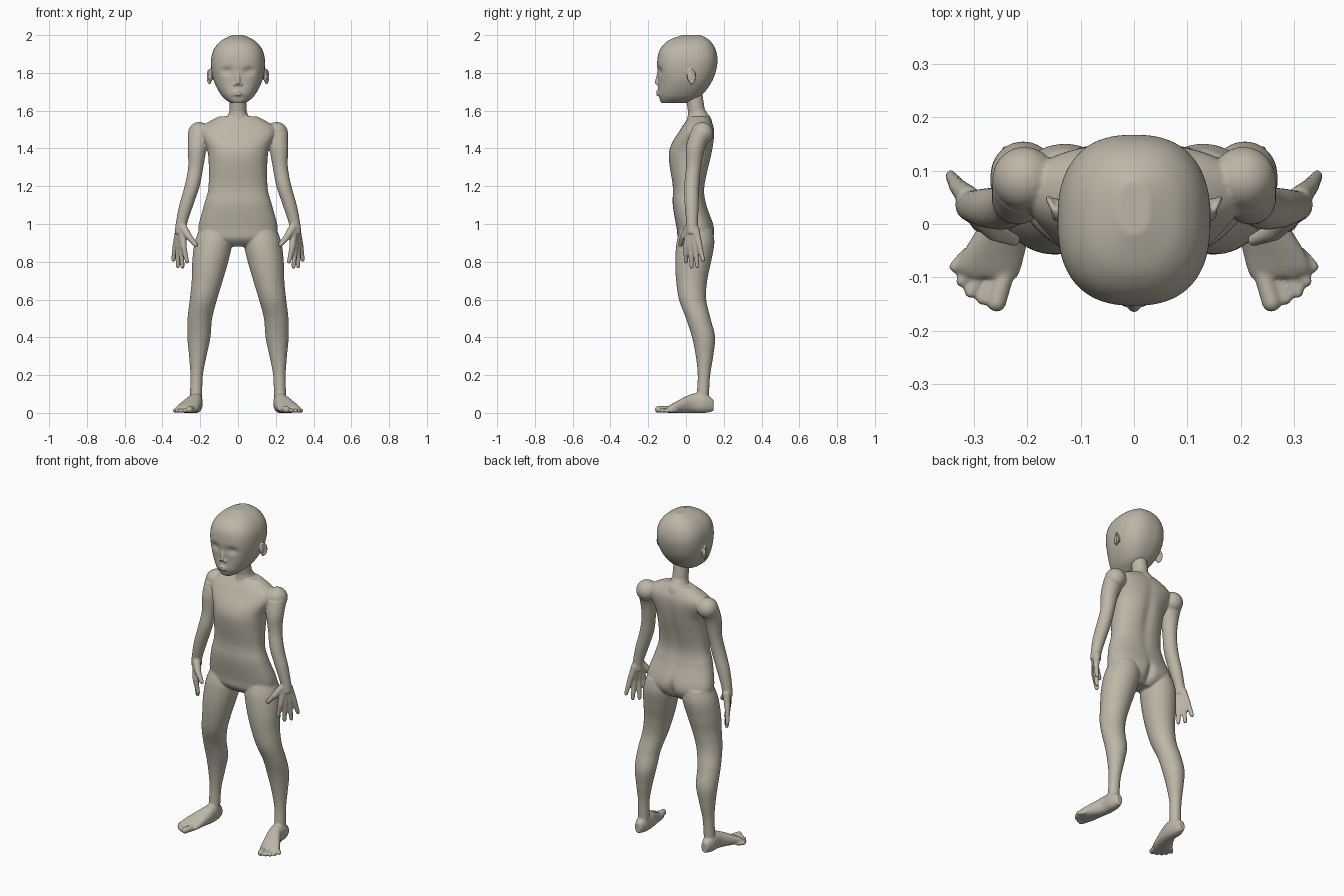
import bpy, bmesh, math
from mathutils import Matrix, Vector

cube = bpy.data.objects.get("Cube")
if cube:
    bpy.data.objects.remove(cube)

clay = bpy.data.materials.new("warm_grey_clay")
clay.use_nodes = True
clay.diffuse_color = (.51, .47, .385, 1)
clay.node_tree.nodes["Principled BSDF"].inputs["Base Color"].default_value = clay.diffuse_color
MIDDLE = (1,)
BOTH = (1, -1)


def catmull_rom(before, start, end, after, t):
    """Smooth value between start and end."""
    slope_in = (end - before) / 2
    slope_out = (after - start) / 2
    rise = end - start
    return start + t * (slope_in + t * (3 * rise - 2 * slope_in - slope_out
                                        + t * (slope_in + slope_out - 2 * rise)))


def smooth_rows(rows, steps=8):
    """Add in-between cross-sections to a short list of rows."""
    padded = [rows[0], *rows, rows[-1]]
    result = []
    for index in range(len(rows) - 1):
        window = padded[index:index + 4]
        for step in range(steps):
            result.append([catmull_rom(*values, step / steps) for values in zip(*window)])
    result.append(rows[-1])
    return result


def loft(bm, rows, sides=MIDDLE, along_y=False, power=2.3, segments=64):
    """Skin rounded sections given as (station, x, other, half width, half depth)."""
    for side in sides:
        rings = []
        for station, x, other, half_width, half_depth in smooth_rows(rows):
            ring = []
            for k in range(segments):
                angle = math.tau * k / segments
                c, s = math.cos(angle), math.sin(angle)
                across = side * (x + half_width * math.copysign(abs(c) ** (2 / power), c))
                deep = other + half_depth * math.copysign(abs(s) ** (2 / power), s)
                place = (across, station, deep) if along_y else (across, deep, station)
                ring.append(bm.verts.new(place))
            rings.append(ring)
        for low, high in zip(rings, rings[1:]):
            for k in range(segments):
                bm.faces.new((low[k - 1], low[k], high[k], high[k - 1]))
        bm.faces.new(rings[0])
        bm.faces.new(rings[-1])


def centred(rows):
    """Loft rows from (z, half width, front, back)."""
    return [(z, 0, (front + back) / 2, half, (back - front) / 2) for z, half, front, back in rows]


def rounded(rows):
    """Loft rows from (z, x, y, radius)."""
    return [(z, x, y, radius, radius) for z, x, y, radius in rows]


def ball(bm, centre, radii, sides=BOTH):
    for side in sides:
        place = Matrix.Translation((side * centre[0], centre[1], centre[2]))
        bmesh.ops.create_uvsphere(bm, u_segments=20, v_segments=14, radius=1,
                                  matrix=place @ Matrix.Diagonal((*radii, 1)))


def limb(bm, points, radii, sides=BOTH):
    """Chain of tapered segments with rounded joints."""
    for point, radius in zip(points, radii):
        ball(bm, point, (radius, radius, radius), sides)
    for side in sides:
        path = [Vector((side * x, y, z)) for x, y, z in points]
        for start, end, thick, thin in zip(path, path[1:], radii, radii[1:]):
            turn = (end - start).to_track_quat("Z", "Y").to_matrix().to_4x4()
            middle = Matrix.Translation((start + end) / 2)
            bmesh.ops.create_cone(bm, cap_ends=True, segments=18, radius1=thick, radius2=thin,
                                  depth=(end - start).length, matrix=middle @ turn)


def push(bm, centre, reach, amount, sides=MIDDLE):
    """Soft push along y around a point."""
    for side in sides:
        target = Vector((side * centre[0], centre[1], centre[2]))
        for vert in bm.verts:
            distance = sum((d / r) ** 2 for d, r in zip(vert.co - target, reach))
            vert.co.y += amount * math.exp(-distance)


def finish(name, bm, voxel, rounds):
    """Fuse the overlapping volumes into one smooth skin."""
    bmesh.ops.recalc_face_normals(bm, faces=bm.faces)
    mesh = bpy.data.meshes.new(name)
    bm.to_mesh(mesh)
    bm.free()
    mesh.materials.append(clay)
    obj = bpy.data.objects.new(name, mesh)
    bpy.context.collection.objects.link(obj)
    fuse = obj.modifiers.new("fuse", "REMESH")
    fuse.mode = "VOXEL"
    fuse.voxel_size = voxel
    fuse.use_smooth_shade = True
    relax = obj.modifiers.new("relax", "SMOOTH")
    relax.factor = .5
    relax.iterations = rounds


# Torso with a soft spine groove
body = bmesh.new()
loft(body, centred([
    (.88, .1, 0, .1), (.92, .19, -.04, .14), (.98, .21, -.05, .15), (1.1, .18, -.07, .11),
    (1.2, .156, -.07, .1), (1.38, .16, -.09, .14), (1.5, .2, -.03, .15), (1.57, .1, .02, .12)]))
push(body, (0, .13, 1.3), (.03, .06, .2), -.01)
push(body, (0, .15, .93), (.02, .06, .06), -.025)

# Neck
limb(body, ((0, .07, 1.53), (0, .055, 1.6), (0, .04, 1.7)), (.07, .045, .045), MIDDLE)

# Arms
ball(body, (.205, .085, 1.48), (.06, .06, .06))
loft(body, rounded([
    (1.48, .205, .08, .06), (1.4, .216, .05, .05), (1.3, .224, .04, .04),
    (1.2, .243, .03, .04), (1.1, .274, .03, .037), (1, .3, .033, .03), (.95, .305, .035, .03)]),
    BOTH, power=2)

# Hands: four fingers fanned from the first to the last, then the thumb
for finger in range(4):
    t = finger / 3
    wrist = Vector((.295, .02, .97)).lerp(Vector((.31, .05, .97)), t)
    knuckle = Vector((.288, 0, .88)).lerp(Vector((.33, .07, .89)), t)
    tip = Vector((.27, 0, .8)).lerp(Vector((.343, .09, .81)), t)
    tip.z -= .035 * math.sin(math.pi * t)
    limb(body, (wrist, knuckle, tip), (.022, .016, .011))
limb(body, ((.29, .015, .98), (.262, -.014, .935), (.224, -.03, .89)), (.022, .018, .012))

# Legs
loft(body, rounded([
    (.97, .12, .055, .085), (.9, .13, .05, .1), (.8, .147, .038, .095), (.7, .163, .03, .082),
    (.6, .183, .035, .072), (.5, .202, .065, .065), (.4, .207, .093, .061),
    (.3, .213, .098, .046), (.2, .219, .095, .033), (.1, .222, .09, .032), (.02, .225, .09, .03)]),
    BOTH, power=2)

# Feet
loft(body, [
    (.145, .225, .04, .02, .03), (.1, .226, .05, .036, .05), (.03, .23, .05, .042, .05),
    (-.07, .268, .025, .06, .025), (-.1, .268, .017, .05, .015)], BOTH, along_y=True)

# Toes: a thick first toe, then four thin ones along a curve
for toe in range(5):
    t = toe / 4
    radius = .012 if toe else .018
    root = Vector((.238, -.08, radius)).lerp(Vector((.312, -.055, radius)), t)
    tip = Vector((.257, -.147, radius)).lerp(Vector((.334, -.08, radius)), t)
    tip += Vector((.01, -.014, 0)) * math.sin(math.pi * t)
    limb(body, (root, tip), (radius, radius))
finish("body", body, .005, 5)

# Skull and jaw
head = bmesh.new()
loft(head, centred([
    (1.64, .04, -.13, 0), (1.68, .087, -.146, .08), (1.76, .129, -.147, .14),
    (1.85, .143, -.153, .166), (1.92, .13, -.14, .158), (1.97, .09, -.095, .127),
    (2, .03, -.02, .08)]), power=2.45, segments=96)

# Eye sockets, muzzle and chin crease
push(head, (.056, -.14, 1.81), (.03, .06, .02), .013, BOTH)
push(head, (0, -.15, 1.69), (.03, .06, .02), -.005)
push(head, (0, -.15, 1.67), (.05, .06, .01), .004)

# Eyes and lids
ball(head, (.056, -.108, 1.811), (.026, .024, .017))
for lid in BOTH:
    limb(head, ((.032, -.127, 1.811), (.056, -.132, 1.811 + lid * .01), (.082, -.116, 1.811)),
         (.003, .004, .003))

# Nose
limb(head, ((0, -.14, 1.81), (0, -.152, 1.75)), (.01, .013), MIDDLE)
ball(head, (.015, -.146, 1.74), (.01, .01, .01))

# Lips
for lip in BOTH:
    limb(head, ((.004, -.152, 1.694 + lip * .008), (.03, -.142, 1.694)), (.007, .003))

# Ears: a thin shell with a rolled rim
ball(head, (.146, .027, 1.78), (.01, .022, .032))
rim = []
for step in range(9):
    angle = math.pi * (step / 6 - 1 / 3)
    rim.append((.15 + .01 * math.sin(angle), .027 + .02 * math.sin(angle), 1.78 + .036 * math.cos(angle)))
limb(head, rim, [.006] * len(rim))
finish("head", head, .004, 3)
